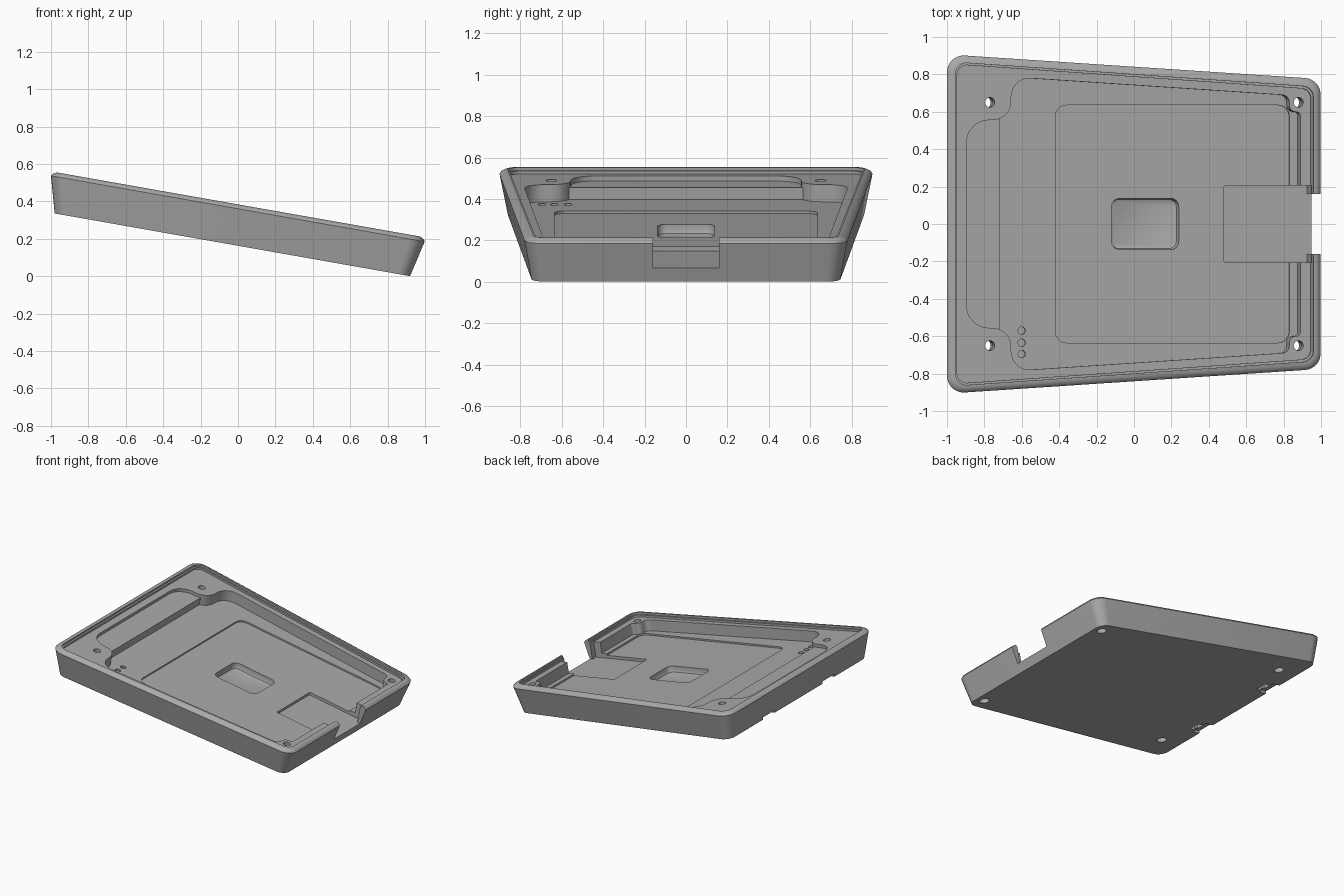
import bpy, bmesh, math
from mathutils import Vector, Matrix

cube = bpy.data.objects.get("Cube")
if cube:
    bpy.data.objects.remove(cube, do_unlink=True)

grey = bpy.data.materials.new("plain_grey")
grey.use_nodes = True
grey.diffuse_color = (0.4, 0.4, 0.4, 1)
grey.node_tree.nodes["Principled BSDF"].inputs["Base Color"].default_value = (0.4, 0.4, 0.4, 1)


def outline(half, steps=8):
    """Mirror (x, y, radius) corners across y = 0 and round each corner."""
    corners = half + [(x, -y, r) for x, y, r in reversed(half)]
    pts = []
    for i, (x, y, r) in enumerate(corners):
        p = Vector((x, y))
        if r == 0:
            pts.append(p)
            continue
        a = (Vector(corners[i - 1][:2]) - p).normalized()
        b = (Vector(corners[(i + 1) % len(corners)][:2]) - p).normalized()
        ang = a.angle(b)
        centre = p + (a + b).normalized() * r / math.sin(ang / 2)
        v0 = p + a * r / math.tan(ang / 2) - centre
        v1 = p + b * r / math.tan(ang / 2) - centre
        sweep = math.atan2(v0.x * v1.y - v0.y * v1.x, v0.dot(v1))
        for k in range(steps + 1):
            t = sweep * k / steps
            c, s = math.cos(t), math.sin(t)
            pts.append(centre + Vector((v0.x * c - v0.y * s, v0.x * s + v0.y * c)))
    return pts


def circle(x, y, r, n=24):
    return [Vector((x + r * math.cos(math.tau * k / n), y + r * math.sin(math.tau * k / n)))
            for k in range(n)]


def loft(name, rings):
    """Closed solid through (outline, height) rings of equal point count."""
    bm = bmesh.new()
    loops = [[bm.verts.new((p.x, p.y, z)) for p in pts] for pts, z in rings]
    n = len(loops[0])
    for lo, hi in zip(loops, loops[1:]):
        for i in range(n):
            j = (i + 1) % n
            bm.faces.new((lo[i], lo[j], hi[j], hi[i]))
    bm.faces.new(loops[0])
    bm.faces.new(loops[-1])
    bmesh.ops.recalc_face_normals(bm, faces=bm.faces)
    mesh = bpy.data.meshes.new(name)
    bm.to_mesh(mesh)
    bm.free()
    mesh.materials.append(grey)
    ob = bpy.data.objects.new(name, mesh)
    bpy.context.collection.objects.link(ob)
    return ob


def combine(target, rings, operation="DIFFERENCE"):
    tool = loft("tool", rings)
    tool.hide_render = True
    mod = target.modifiers.new("combine", "BOOLEAN")
    mod.operation = operation
    mod.solver = "EXACT"
    mod.object = tool
    bpy.context.view_layer.objects.active = target
    bpy.ops.object.modifier_apply(modifier=mod.name)
    bpy.data.objects.remove(tool, do_unlink=True)


def cut(pts, low, high=0.4):
    combine(tray, [(pts, low), (pts, high)])


def shell(d):
    """Tapered outer outline, inset by d."""
    return outline([(-1.05 + d, 0.907 - d, 0.09 - d * 0.7), (0.979 - d, 0.775 - d, 0.09 - d * 0.7)])


# Drafted body with a chamfered rim
base = outline([(-0.995, 0.865, 0.07), (0.934, 0.742, 0.07)])
tray = loft("tray", [(base, 0), (shell(0), 0.195), (shell(0.008), 0.207), (shell(0.028), 0.218)])

# Stepped lip inside the rim
cut(shell(0.042), 0.203)
cut(shell(0.054), 0.188)

# Main pocket curving around the screw corners
cut(outline([(-0.942, 0.55, 0.12), (-0.70, 0.56, 0.1), (-0.70, 0.786, 0.1),
             (0.81, 0.688, 0.04), (0.81, 0.60, 0.035), (0.87, 0.60, 0.022)]), 0.104)

# Raised shelf at the high end
shelf = outline([(-0.97, 0.62, 0), (-0.76, 0.62, 0)])
combine(tray, [(shelf, 0.09), (shelf, 0.163)], "UNION")

# Shallow floor panel and the deeper pocket in its middle
cut(outline([(-0.445, 0.635, 0.06), (0.825, 0.635, 0.06)]), 0.092)
well = [outline([(-0.138 + d, 0.137 - d, 0.045 - d), (0.227 - d, 0.137 - d, 0.045 - d)])
        for d in (0.02, 0.006, 0)]
combine(tray, [(well[0], 0.042), (well[1], 0.048), (well[2], 0.062), (well[2], 0.3)])

# Connector recess and the notch through the low wall
cut(outline([(0.473, 0.205, 0.01), (0.928, 0.205, 0), (0.928, 0.16, 0), (1.2, 0.16, 0)]), 0.07)

for side in (-1, 1):
    # Screw holes with counterbores underneath
    for x in (-0.815, 0.86):
        cut(circle(x, side * 0.65, 0.026), -0.1)
        cut(circle(x, side * 0.65, 0.036), -0.1, 0.12)
    # Clip slots under the high end
    for x0, x1, half_width, top in ((-1.2, -0.93, 0.075, 0.02), (-0.96, -0.88, 0.045, 0.05)):
        y = side * 0.37
        cut([Vector((x0, y - half_width)), Vector((x1, y - half_width)),
             Vector((x1, y + half_width)), Vector((x0, y + half_width))], -0.1, top)

# Three small blind holes in the floor
for y in (-0.57, -0.635, -0.695):
    cut(circle(-0.628, y, 0.02), 0.09)

# Tilt the tray so that its low end touches the ground
tray.data.transform(Matrix.Translation((0, 0, 0.163)) @ Matrix.Rotation(math.radians(10), 4, "Y"))
bpy.ops.object.select_all(action="DESELECT")
tray.select_set(True)
bpy.context.view_layer.objects.active = tray
bpy.ops.object.shade_smooth_by_angle(angle=math.radians(30))
